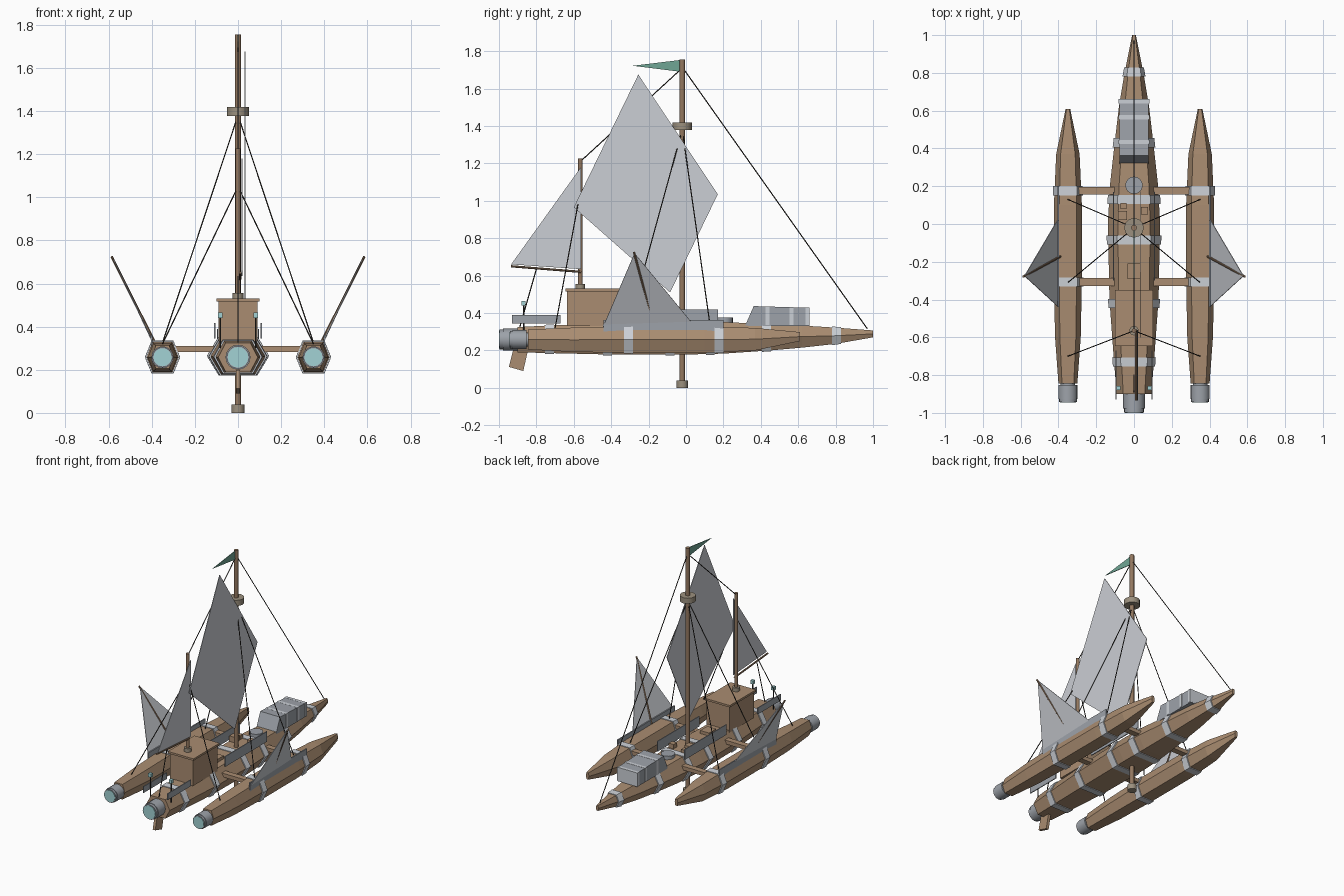
import bpy, bmesh, math
from mathutils import Vector, Matrix

if "Cube" in bpy.data.objects:
    bpy.data.objects.remove(bpy.data.objects["Cube"])


def mat(name, r, g, b):
    m = bpy.data.materials.new(name)
    m.diffuse_color = (r, g, b, 1)
    m.use_nodes = True
    m.node_tree.nodes["Principled BSDF"].inputs["Base Color"].default_value = m.diffuse_color
    return m


WOOD = mat("hull wood", 0.40, 0.265, 0.165)
SPAR = mat("spar wood", 0.29, 0.185, 0.115)
CLOTH = mat("sail cloth", 0.60, 0.62, 0.66)
BAND = mat("pale band", 0.60, 0.63, 0.67)
STEEL = mat("steel grey", 0.34, 0.365, 0.40)
BEIGE = mat("beige collar", 0.33, 0.28, 0.21)
GLOW = mat("teal glow", 0.36, 0.65, 0.66)
GREEN = mat("flag green", 0.16, 0.38, 0.30)
ROPE = mat("dark rope", 0.04, 0.035, 0.03)


def finish(name, bm, material, smooth=False):
    bmesh.ops.recalc_face_normals(bm, faces=bm.faces)
    me = bpy.data.meshes.new(name)
    bm.to_mesh(me)
    bm.free()
    me.materials.append(material)
    ob = bpy.data.objects.new(name, me)
    bpy.context.collection.objects.link(ob)
    if smooth:
        bpy.context.view_layer.objects.active = ob
        ob.select_set(True)
        bpy.ops.object.shade_smooth_by_angle(angle=math.radians(35))
        ob.select_set(False)
    return ob


def loft(name, rings, material):
    """Skin a list of equal point rings and cap both ends."""
    bm = bmesh.new()
    vs = [[bm.verts.new(p) for p in r] for r in rings]
    n = len(vs[0])
    for a, b in zip(vs, vs[1:]):
        for i in range(n):
            bm.faces.new((a[i], a[(i + 1) % n], b[(i + 1) % n], b[i]))
    bm.faces.new(vs[0])
    bm.faces.new(vs[-1])
    return finish(name, bm, material)


def box(name, x, y, z, material):
    """Box from (min, max) ranges."""
    return loft(name, [[(x[0], y[0], h), (x[1], y[0], h), (x[1], y[1], h), (x[0], y[1], h)] for h in z], material)


def sheet(name, pts, thick, material):
    """Thin plate following a flat polygon of 3D points."""
    p = [Vector(v) for v in pts]
    n = (p[1] - p[0]).cross(p[2] - p[0]).normalized() * thick / 2
    return loft(name, [[v - n for v in p], [v + n for v in p]], material)


def rod(name, a, b, r, material, sides=12):
    """Cylinder from point a to point b."""
    a, b = Vector(a), Vector(b)
    bm = bmesh.new()
    m = Matrix.Translation((a + b) / 2) @ (b - a).to_track_quat('Z', 'Y').to_matrix().to_4x4()
    bmesh.ops.create_cone(bm, cap_ends=True, segments=sides, radius1=r, radius2=r,
                          depth=(b - a).length, matrix=m)
    return finish(name, bm, material, sides > 8)


# Hull sections: y, half width, bottom, top
MAIN = [(-.9, .092, .19, .325), (-.7, .108, .185, .335), (-.4, .13, .178, .345), (0, .138, .178, .352),
        (.2, .128, .183, .352), (.45, .1, .2, .34), (.62, .08, .215, .333), (.8, .05, .235, .322),
        (1, .01, .27, .307)]
SIDE = [(-.845, .05, .205, .312), (-.6, .068, .192, .322), (-.3, .074, .187, .33), (.1, .074, .187, .33),
        (.37, .062, .2, .32), (.61, .012, .25, .298)]


def hexagon(s, cx, grow=0.0):
    y, w, b, t = s
    w, b, t = w + grow, b - grow * .6, t + grow * .6
    k, m = w * .62, (b + t) / 2
    return [(cx - w, y, m), (cx - k, y, b), (cx + k, y, b), (cx + w, y, m), (cx + k, y, t), (cx - k, y, t)]


def section(sections, y):
    for a, b in zip(sections, sections[1:]):
        if a[0] <= y <= b[0]:
            f = (y - a[0]) / (b[0] - a[0])
            return [y] + [a[i] + (b[i] - a[i]) * f for i in (1, 2, 3)]


def hull(name, sections, cx, bands):
    loft(name, [hexagon(s, cx) for s in sections], WOOD)
    for y in bands:
        loft(name + "_band", [hexagon(section(sections, y + d), cx, .008) for d in (-.024, .024)], BAND)


def engine(name, x, y, length, r):
    rod(name, (x, y, .258), (x, y - length * .8, .258), r, STEEL, 16)
    rod(name + "_nozzle", (x, y, .258), (x, y - length * .97, .258), r * .92, STEEL, 16)
    rod(name + "_glow", (x, y, .258), (x, y - length, .258), r * .82, GLOW, 16)


hull("main_hull", MAIN, 0, (-.73, -.42, -.085, .13, .43, .805))
engine("main_engine", 0, -.89, .11, .058)
for s in (-1, 1):
    hull("side_hull", SIDE, s * .35, (-.308, .176))
    engine("side_engine", s * .35, -.853, .092, .051)
    rod("engine_mount", (s * .35, -.86, .258), (s * .35, -.84, .258), .038, STEEL)

    # Side fins with their spars and base rails
    sheet("side_fin", [(s * .40, -.44, .335), (s * .58, -.275, .72), (s * .40, .03, .35)], .004, CLOTH)
    rod("fin_spar", (s * .39, -.172, .335), (s * .586, -.278, .725), .006, SPAR, 8)
    box("fin_rail", (s * .40 - .004, s * .40 + .004), (-.44, .2), (.30, .362), STEEL)

    # Bulwarks and stern lanterns
    box("stern_bulwark", (s * .095 - .003, s * .095 + .003), (-.93, -.67), (.345, .39), STEEL)
    box("mid_bulwark", (s * .108 - .003, s * .108 + .003), (-.3, .17), (.345, .418), STEEL)
    rod("lantern_post", (s * .082, -.868, .3), (s * .082, -.868, .45), .004, ROPE, 6)
    box("lantern", (s * .082 - .011, s * .082 + .011), (-.879, -.857), (.44, .465), GLOW)

    # Shrouds
    for y in (.13, -.31):
        rod("main_shroud", (0, -.02, 1.38), (s * .35, y, .325), .003, ROPE, 6)
    rod("mizzen_shroud", (0, -.565, 1.05), (s * .35, -.7, .32), .003, ROPE, 6)

# Cross beams
for y in (-.308, .176):
    box("cross_beam", (-.35, .35), (y - .021, y + .021), (.283, .31), WOOD)

# Rudder
sheet("rudder", [(0, -.925, .2), (0, -.845, .2), (0, -.87, .09), (0, -.947, .112)], .02, WOOD)

# Deckhouse
box("deckhouse", (-.09, .09), (-.635, -.36), (.33, .52), WOOD)
box("deckhouse_roof", (-.1, .1), (-.645, -.35), (.516, .53), WOOD)

# Forward canopy with bands
profile = [(.315, .33), (.362, .437), (.66, .428), (.66, .33)]
loft("canopy", [[(x, y, z) for y, z in profile] for x in (-.078, .078)], STEEL)
for y in (.435, .565, .65):
    box("canopy_band", (-.081, .081), (y - .011, y + .011), (.335, .438 - (y - .36) * .03), BAND)

# Deck fittings
rod("capstan", (0, .205, .34), (0, .205, .375), .046, STEEL, 16)
box("deck_hatch", (-.035, .035), (-.29, -.21), (.34, .37), WOOD)
for x, y, h in ((-.06, .045, .024), (-.055, .095, .016), (.055, .07, .019)):
    box("crate", (x - h, x + h), (y - h, y + h), (.34, .355 + 1.5 * h), WOOD)

# Masts
rod("main_mast", (0, -.02, .01), (0, -.02, 1.755), .015, SPAR)
rod("mast_foot", (0, -.02, 0), (0, -.02, .04), .031, BEIGE)
rod("crows_nest", (0, -.02, 1.378), (0, -.02, 1.418), .052, BEIGE, 12)
rod("mizzen_mast", (0, -.565, .5), (0, -.565, 1.225), .012, SPAR)
rod("mizzen_collar", (0, -.565, .52), (0, -.565, .556), .025, BEIGE)
rod("mizzen_boom", (.01, -.935, .65), (.01, -.56, .62), .006, SPAR, 8)

# Sails and flag
sheet("main_sail", [(.033, -.255, 1.675), (.033, .17, 1.035), (.033, -.085, .51), (.033, -.6, .965)], .004, CLOTH)
sheet("mizzen_sail", [(.019, -.562, 1.18), (.019, -.562, .635), (.019, -.935, .66)], .004, CLOTH)
sheet("flag", [(0, -.03, 1.753), (0, -.03, 1.69), (0, -.285, 1.722)], .004, GREEN)

# Stays
for a, b in (((0, -.02, 1.715), (0, .97, .315)), ((0, -.02, 1.71), (0, -.565, 1.21)),
             ((0, -.8, .635), (0, -.89, .32))):
    rod("stay", a, b, .003, ROPE, 6)
